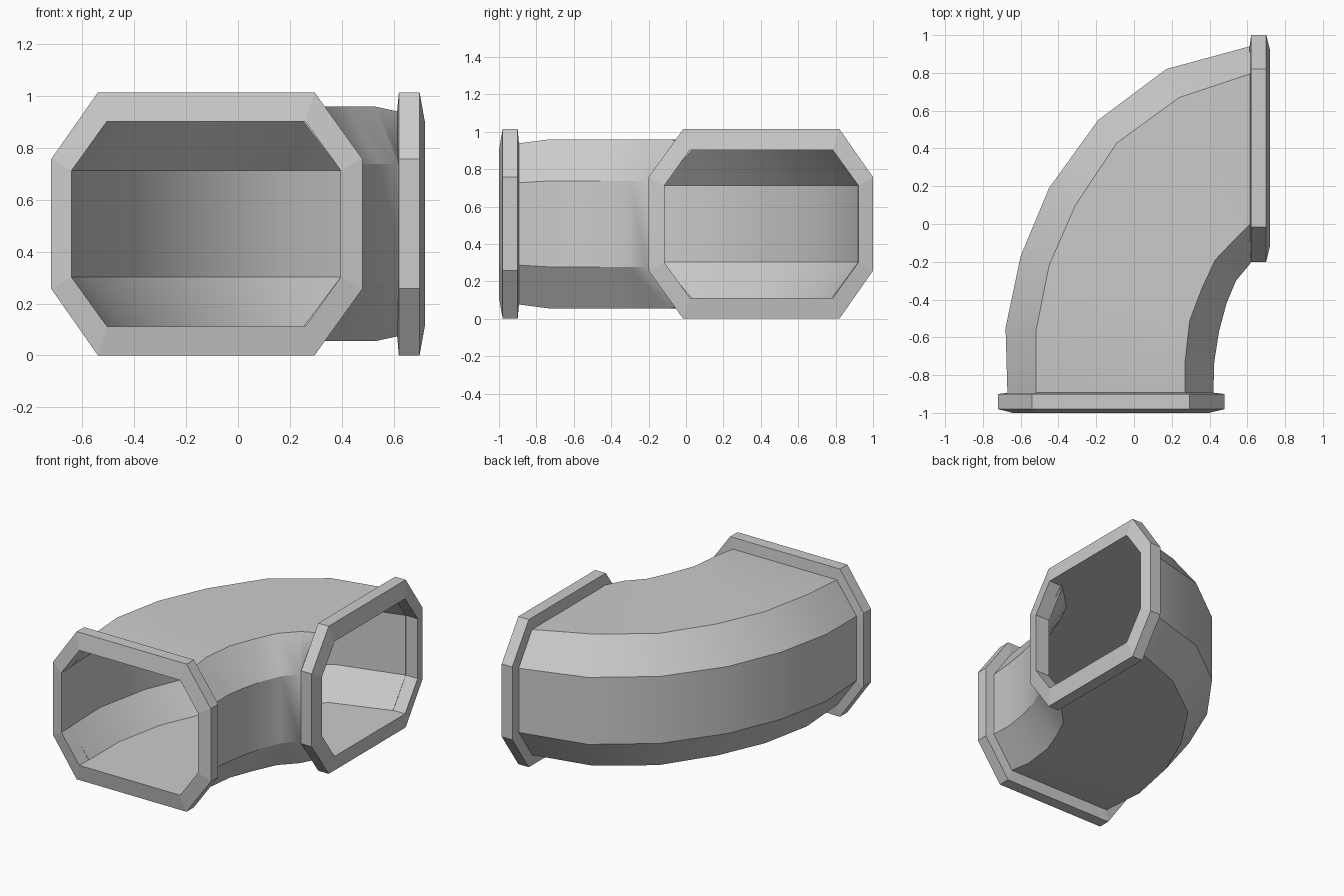
import bpy, bmesh, math

if "Cube" in bpy.data.objects:
    bpy.data.objects.remove(bpy.data.objects["Cube"])

MID_Z = 0.507


def octagon(plan, side, top):
    """Octagonal ring from four plan points (outer, outer ridge, inner ridge, inner)."""
    heights = (side, top, top, side)
    upper = [(x, y, MID_Z + h) for (x, y), h in zip(plan, heights)]
    lower = [(x, y, MID_Z - h) for (x, y), h in zip(plan, heights)]
    return upper + lower[::-1]


def closed_loft(name, rings, smooth=False):
    """Skin the rings in order and join the last back to the first."""
    bm = bmesh.new()
    loops = [[bm.verts.new(p) for p in ring] for ring in rings]
    for a, b in zip(loops, loops[1:] + loops[:1]):
        n = len(a)
        for i in range(n):
            j = (i + 1) % n
            bm.faces.new((a[i], a[j], b[j], b[i]))
    bmesh.ops.recalc_face_normals(bm, faces=bm.faces[:])
    mesh = bpy.data.meshes.new(name)
    bm.to_mesh(mesh)
    bm.free()
    obj = bpy.data.objects.new(name, mesh)
    bpy.context.collection.objects.link(obj)
    if smooth:
        bpy.ops.object.select_all(action='DESELECT')
        bpy.context.view_layer.objects.active = obj
        obj.select_set(True)
        bpy.ops.object.shade_smooth_by_angle(angle=math.radians(32))
    return obj


# Bend: plan curves of the four long edges, outside to inside
outer = [(-.67, -.9), (-.68, -.55), (-.60, -.17), (-.45, .19), (-.19, .55), (.17, .82), (.63, .945)]
outer_ridge = [(-.52, -.9), (-.52, -.57), (-.45, -.22), (-.31, .10), (-.09, .43), (.24, .67), (.63, .80)]
inner_ridge = [(.27, -.9), (.27, -.73), (.295, -.51), (.36, -.34), (.43, -.19), (.53, -.085), (.63, .015)]
inner = [(.42, -.9), (.425, -.73), (.45, -.57), (.49, -.42), (.54, -.30), (.615, -.21), (.635, -.16)]

skin, bore = [], []
for k, plan in enumerate(zip(outer, outer_ridge, inner_ridge, inner)):
    end = k in (0, 6)
    skin.append(octagon(plan, 0.22 if end else 0.23, 0.43 if end else 0.452))
    cx, cy = [(plan[0][i] + plan[3][i]) / 2 for i in (0, 1)]
    small = [(cx + (x - cx) * 0.955, cy + (y - cy) * 0.955) for x, y in plan]
    bore.append(octagon(small, 0.205, 0.395))
closed_loft("elbow_duct", skin + bore[::-1], smooth=True)

# Flanges: the second is the first reflected across the bend's diagonal
rim = (-.72, -.54, .295, .48)
hole = (-.642, -.505, .26, .396)
profile = [(hole, -1.0, .205, .395), (rim, -.98, .25, .507),
           (rim, -.9, .25, .507), (hole, -.89, .205, .395)]


def keep(x, y):
    return x, y


def reflect(x, y):
    return -y - 0.28, 0.28 - x


for name, place in (("front_flange", keep), ("side_flange", reflect)):
    closed_loft(name, [octagon([place(x, y) for x in xs], s, t) for xs, y, s, t in profile])
